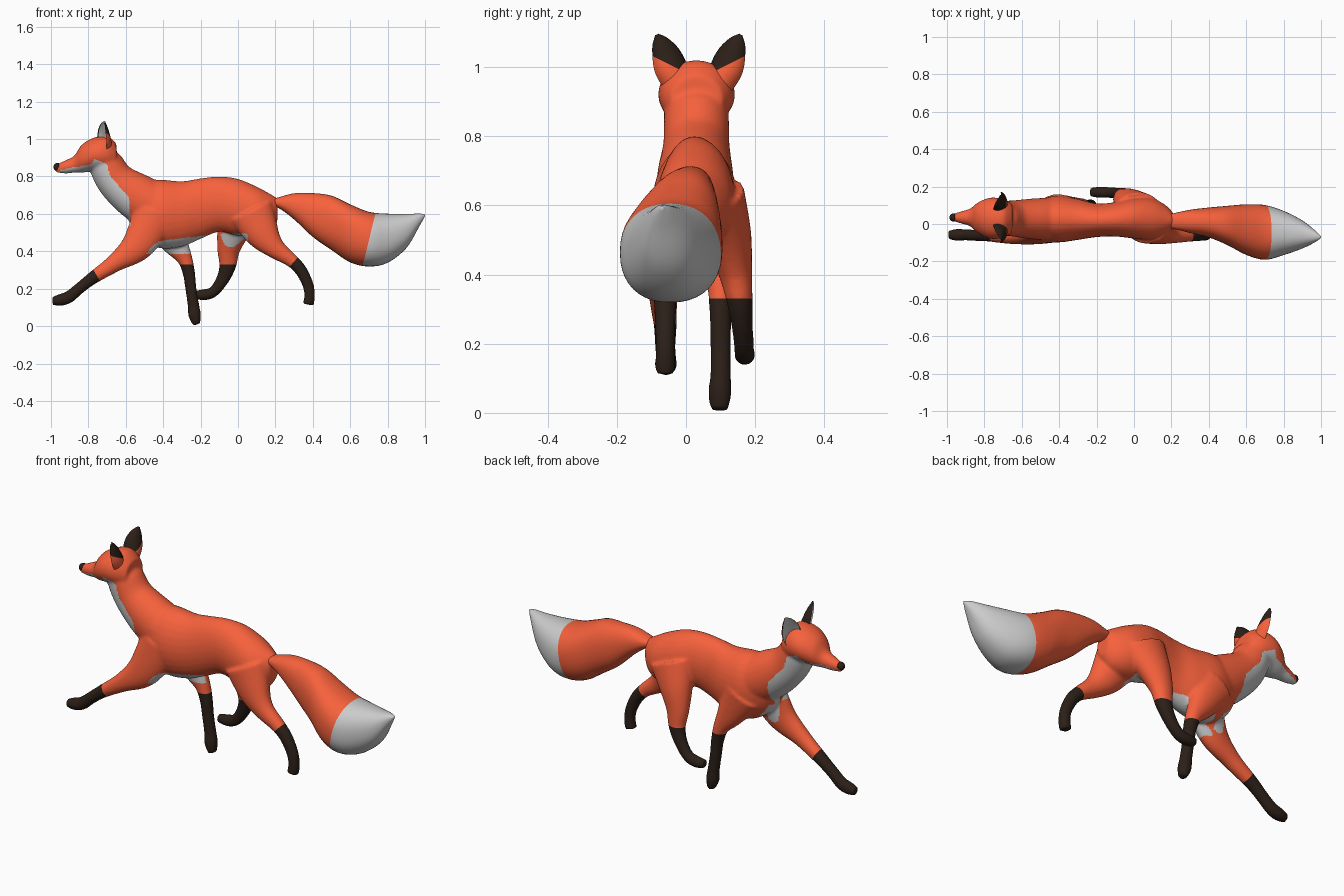
import bpy, bmesh
from math import sin, cos, pi, radians, copysign
from mathutils import Vector

if "Cube" in bpy.data.objects:
    bpy.data.objects.remove(bpy.data.objects["Cube"])


def material(name, rgb):
    m = bpy.data.materials.new(name)
    m.diffuse_color = (*rgb, 1)
    m.use_nodes = True
    m.node_tree.nodes["Principled BSDF"].inputs["Base Color"].default_value = m.diffuse_color
    return m


MATS = [material("orange_fur", (0.93, 0.12, 0.045)),
        material("pale_fur", (0.62, 0.62, 0.62)),
        material("dark_fur", (0.025, 0.014, 0.009))]
ORANGE, PALE, DARK = 0, 1, 2


def spline(st, steps):
    """Catmull-Rom through stations of (x, y, z, side radius, other radius)."""
    p = [st[0]] + list(st) + [st[-1]]
    out = []
    for i in range(1, len(p) - 2):
        for k in range(steps):
            t = k / steps
            out.append([0.5 * (2 * b + (c - a) * t + (2 * a - 5 * b + 4 * c - d) * t * t
                               + (3 * b - a - 3 * c + d) * t ** 3)
                        for a, b, c, d in zip(*p[i - 1:i + 3])])
    return out + [list(st[-1])]


def loft(bm, st, axis=None, side=(0, 1, 0), power=1.0, scoop=False, steps=6, n=28):
    rows = spline(st, steps)
    rings = []
    for i, r in enumerate(rows):
        a, b = rows[max(i - 1, 0)], rows[min(i + 1, len(rows) - 1)]
        t = Vector(axis) if axis else (Vector(b[:3]) - Vector(a[:3])).normalized()
        s = Vector(side)
        s = (s - t * t.dot(s)).normalized()
        up = t.cross(s)
        ring = []
        for k in range(n):
            c, d = cos(2 * pi * k / n), sin(2 * pi * k / n)
            c, d = copysign(abs(c) ** power, c), copysign(abs(d) ** power, d)
            if scoop and d > 0:
                d *= -0.6                      # hollow front side
            ring.append(bm.verts.new(Vector(r[:3]) + s * c * r[3] + up * d * r[4]))
        rings.append(ring)
    faces = [bm.faces.new((p[k], p[(k + 1) % n], q[(k + 1) % n], q[k]))
             for p, q in zip(rings, rings[1:]) for k in range(n)]
    faces += [bm.faces.new(rings[0][::-1]), bm.faces.new(rings[-1])]
    bmesh.ops.recalc_face_normals(bm, faces=faces)


def add(name, bm):
    me = bpy.data.meshes.new(name)
    bm.to_mesh(me)
    bm.free()
    ob = bpy.data.objects.new(name, me)
    bpy.context.collection.objects.link(ob)
    return ob


def paint(ob, colour, cuts=(), sharp=None):
    """Cut clean colour borders, then colour each face by its position."""
    for m in MATS:
        ob.data.materials.append(m)
    bm = bmesh.new()
    bm.from_mesh(ob.data)
    for co, no in cuts:
        bmesh.ops.bisect_plane(bm, geom=bm.verts[:] + bm.edges[:] + bm.faces[:],
                               plane_co=co, plane_no=no, dist=1e-5)
    bm.normal_update()
    for f in bm.faces:
        f.smooth = True
        f.material_index = colour(f.calc_center_median(), f.normal)
    bm.to_mesh(ob.data)
    bm.free()
    if sharp:
        ob.data.set_sharp_from_angle(angle=radians(sharp))


X = (1, 0, 0)
bm = bmesh.new()
# torso
loft(bm, [(-.585, .025, .63, .04, .07), (-.53, .025, .625, .09, .15), (-.42, .027, .60, .125, .183),
          (-.30, .025, .60, .11, .175), (-.20, .02, .628, .09, .162), (-.10, .025, .652, .092, .148),
          (0, .03, .635, .108, .152), (.10, .025, .612, .11, .134), (.17, .02, .605, .08, .103),
          (.21, .018, .62, .04, .065)], axis=X)
# neck
loft(bm, [(-.42, .027, .63, .115, .12), (-.53, .027, .685, .11, .127), (-.65, .03, .775, .096, .104),
          (-.71, .03, .88, .092, .09), (-.72, .03, .95, .07, .06)])
# head
loft(bm, [(-.975, .035, .842, .018, .022), (-.92, .035, .852, .034, .036), (-.875, .035, .866, .048, .046),
          (-.835, .033, .895, .082, .075), (-.77, .031, .918, .11, .09), (-.70, .03, .92, .104, .098),
          (-.65, .03, .905, .075, .07)], axis=X)
# legs: front reaching, front standing, hind pushing, hind tucked
loft(bm, [(-.44, -.03, .60, .07, .12), (-.535, -.055, .435, .054, .088), (-.655, -.065, .34, .042, .05),
          (-.78, -.06, .255, .034, .034), (-.85, -.06, .20, .03, .031), (-.905, -.058, .155, .03, .033),
          (-.95, -.058, .14, .032, .032), (-.993, -.058, .134, .022, .022)])
loft(bm, [(-.41, .085, .58, .075, .12), (-.34, .095, .45, .052, .075), (-.285, .10, .36, .038, .042),
          (-.262, .10, .28, .032, .033), (-.252, .10, .20, .03, .03), (-.238, .10, .11, .03, .031),
          (-.232, .098, .06, .034, .034), (-.222, .096, .008, .026, .02)])
loft(bm, [(.07, -.025, .61, .08, .125), (.135, -.045, .49, .064, .09), (.20, -.058, .415, .046, .056),
          (.285, -.06, .352, .036, .037), (.335, -.06, .30, .032, .033), (.373, -.06, .225, .029, .03),
          (.383, -.06, .165, .029, .029), (.376, -.06, .115, .03, .03)])
loft(bm, [(.02, .085, .63, .085, .13), (-.025, .12, .51, .07, .09), (-.05, .142, .41, .05, .062),
          (-.055, .155, .325, .038, .046), (-.082, .163, .25, .031, .035), (-.13, .168, .185, .029, .029),
          (-.18, .17, .168, .03, .03), (-.235, .17, .168, .024, .022)])
raw = add("body_source", bm)
rm = raw.modifiers.new("fuse", 'REMESH')
rm.mode = 'VOXEL'
rm.voxel_size = 0.0075
sm = raw.modifiers.new("soften", 'SMOOTH')
sm.factor = 0.5
sm.iterations = 10
dg = bpy.context.evaluated_depsgraph_get()
skin = bpy.data.meshes.new_from_object(raw.evaluated_get(dg))
bpy.data.objects.remove(raw)
body = bpy.data.objects.new("body", skin)
bpy.context.collection.objects.link(body)

# upper edge of the pale fur, as (x, z) from muzzle to belly
EDGE = [(-1, .822), (-.88, .85), (-.79, .862), (-.765, .893), (-.70, .865), (-.68, .80), (-.585, .69),
        (-.575, .55), (-.50, .40), (-.42, .455), (-.20, .482), (-.10, .495), (.05, .495), (.07, .3)]
SOCK_F, DIR_F = Vector((-.755, -.06, .27)), Vector((-.85, 0, -.5))
SOCK_H, DIR_H = Vector((.30, -.06, .345)), Vector((.75, 0, -.66))
SOCK_Z = .33


def body_colour(p, n):
    if p.z < .45:
        if p.x < -.6 and (p - SOCK_F).dot(DIR_F) > 0:
            return DARK
        if p.x > .2 and (p - SOCK_H).dot(DIR_H) > 0:
            return DARK
        if -.4 < p.x < .08 and p.z < SOCK_Z:
            return DARK
    if p.x < -.5:
        if p.z < .54:
            return PALE if p.z > .4 and abs(p.y - .035) < .04 else ORANGE
    elif p.z < .385 or not -.09 < p.y < .085:
        return ORANGE
    for (x0, z0), (x1, z1) in zip(EDGE, EDGE[1:]):
        if x0 <= p.x < x1:
            return PALE if p.z < z0 + (z1 - z0) * (p.x - x0) / (x1 - x0) else ORANGE
    return ORANGE


paint(body, body_colour, [(SOCK_F, DIR_F), (SOCK_H, DIR_H), ((0, 0, SOCK_Z), (0, 0, 1))])

# tail with pale tip
bm = bmesh.new()
loft(bm, [(.17, .018, .655, .03, .022), (.215, .016, .66, .042, .028), (.30, .014, .64, .062, .07),
          (.40, .008, .594, .08, .117), (.50, -.008, .552, .105, .145), (.60, -.03, .496, .135, .155),
          (.70, -.045, .465, .146, .146), (.80, -.048, .47, .118, .131), (.90, -.056, .508, .075, .091),
          (.97, -.066, .568, .03, .034), (1.0, -.07, .592, .004, .004)], axis=X, power=.88, n=40)
tail = add("tail", bm)
TIP, TIP_N = Vector((.70, -.045, .46)), Vector((.97, 0, -.24))
paint(tail, lambda p, n: PALE if (p - TIP).dot(TIP_N) > 0 else ORANGE, [(TIP, TIP_N)])

# ears: hollow, turned slightly outward
for k, name in ((-1, "near_ear"), (1, "far_ear")):
    bm = bmesh.new()
    loft(bm, [(-.722, .037 + k * .06, .93, .036, .05), (-.727, .037 + k * .08, .985, .05, .05),
              (-.727, .037 + k * .095, 1.03, .046, .04), (-.722, .037 + k * .112, 1.07, .028, .024),
              (-.714, .037 + k * .122, 1.094, .005, .005)], side=(k * .45, .88, 0), scoop=True)
    ear = add(name, bm)
    front = Vector((-.88, k * .45, 0))
    paint(ear, lambda p, n: PALE if n.dot(front) > .15 else DARK if p.z - k * (p.y - .037) * .5 > .965 else ORANGE,
          [((0, .037, .965), (0, -k * .5, 1))], sharp=50)

# nose
bm = bmesh.new()
bmesh.ops.create_uvsphere(bm, u_segments=20, v_segments=12, radius=.022)
for v in bm.verts:
    v.co += Vector((-.965, .035, .85))
paint(add("nose", bm), lambda p, n: DARK)
